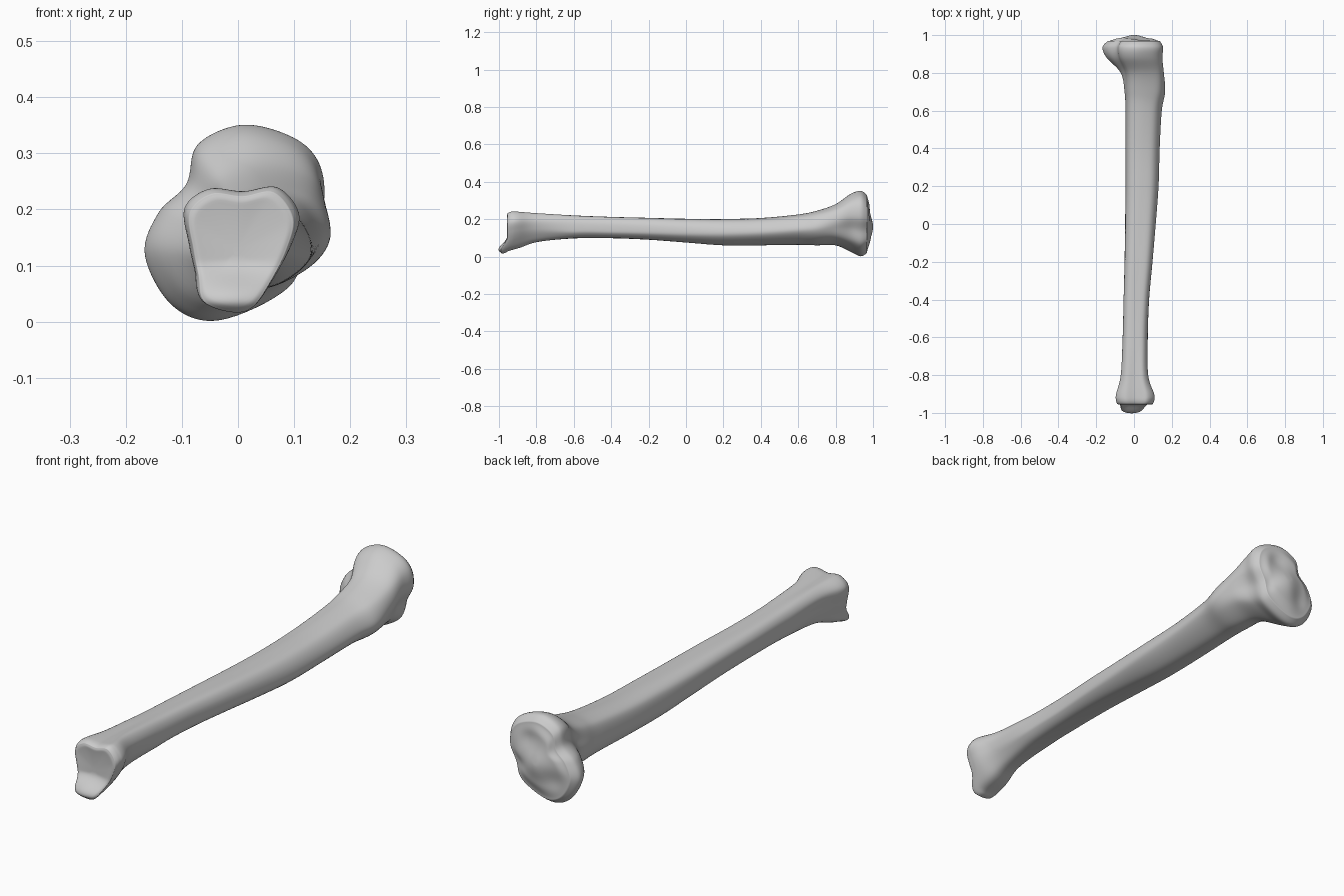
import bpy
import bmesh
from math import exp
from mathutils import Vector

old = bpy.data.objects.get("Cube")
if old:
    bpy.data.objects.remove(old, do_unlink=True)

AROUND = 8    # steps between neighbouring outline points
ALONG = 7     # steps between neighbouring stations
UNIT = 0.01   # tables are in hundredths

# Cross-sections (x, z), counter-clockwise from the +x side
ankle = [(9.5, 13), (10.8, 19), (7, 24), (1, 23.2), (-5, 23.7), (-9.3, 20),
         (-8.5, 13), (-7.5, 8), (-6.5, 3), (-1, 1), (3, 2), (6.5, 7)]
shaft = [(8, 14), (7.6, 18), (5.5, 20.6), (1.5, 21), (-3, 20.7), (-5.2, 18.5),
         (-5.5, 15), (-5.2, 12), (-3, 10.2), (1, 10), (4.8, 10.4), (7.2, 12)]
crest = [(15, 14), (14, 18), (11, 21.3), (6, 22.5), (1, 22.3), (-2.9, 20.6),
         (-4.5, 16), (-4.3, 11.5), (-2, 8), (2, 6.5), (6.8, 7), (12.2, 10.3)]
knee = [(12.4, 14.5), (15.5, 21), (14.7, 28.2), (10, 32.8), (1, 35), (-7, 31.5),
        (-9, 24.5), (-14, 19.5), (-16.5, 12), (-11.5, 3), (-3, 0.5), (9.3, 6.3)]

# Stations: y, x min, x max, z min, z max, place in the section sequence
stations = [
    (-95.4, -8.8, 9.9, 1.6, 23.2, 0), (-93.5, -9.5, 10.7, 2, 24, 0),
    (-90, -9.5, 10.7, 3.8, 24, 0.1),
    (-80, -7, 7.5, 7.7, 23.2, 0.5), (-60, -6, 7.3, 9.7, 22, 1),
    (-40, -5.5, 8, 9.8, 21.2, 1), (-20, -5, 9.8, 9, 20.7, 1.1),
    (0, -4.7, 11.5, 7.5, 20.2, 1.3), (20, -4.5, 13, 6, 20.1, 1.6),
    (40, -4.5, 13.6, 6, 20.6, 1.8), (60, -4.5, 14.7, 6.3, 22.5, 2),
    (70, -5, 16.5, 6, 24.5, 2.1), (80, -7, 15.8, 6, 28, 2.4),
    (88, -14.5, 15, 2.5, 33.5, 2.85), (93.5, -16.7, 15.4, 0.1, 35.1, 3),
    (96.8, -14, 13.8, 2, 32.8, 3)]


def spline(points, steps, closed):
    """Sample a smooth curve through points of any dimension."""
    pts = [Vector(p) for p in points]
    n = len(pts)
    pick = (lambda i: pts[i % n]) if closed else (lambda i: pts[min(max(i, 0), n - 1)])
    out = []
    for i in range(n if closed else n - 1):
        a, b, c, d = (pick(i + k) for k in (-1, 0, 1, 2))
        for s in range(steps):
            t = s / steps
            out.append(b + (c - a) * (t / 2)
                       + (a * 2 - b * 5 + c * 4 - d) * (t * t / 2)
                       + (b * 3 - a - c * 3 + d) * (t ** 3 / 2))
    if not closed:
        out.append(pts[-1])
    return out


def smooth(t):
    t = min(max(t, 0), 1)
    return t * t * (3 - 2 * t)


def bump(x, z, cx, cz, radius):
    return exp(-((x - cx) ** 2 + (z - cz) ** 2) / radius ** 2)


def fit(outline, x0, x1, z0, z1):
    """Stretch an outline into the given extents."""
    xs, zs = [p.x for p in outline], [p.y for p in outline]
    sx = (x1 - x0) / (max(xs) - min(xs))
    sz = (z1 - z0) / (max(zs) - min(zs))
    return [(x0 + (x - min(xs)) * sx, z0 + (z - min(zs)) * sz) for x, z in zip(xs, zs)]


def ankle_relief(p):
    """Draw the lower tip of the ankle end forward, rounding its lower lip."""
    x, y, z = p
    reach = smooth((11 - z) / 7) * smooth((-86 - y) / 9)
    lip = 1 - 0.4 * smooth((3.6 - z) / 2.5)
    return x, y - 4.7 * reach * lip * (1 - ((x + 1.2) / 10) ** 2), z


def knee_relief(x, z):
    """Central ridge between two shallow joint dishes."""
    return (1.9 * bump(x, z, 0, 16, 6) - 1.2 * bump(x, z, 5, 26, 5)
            - 1.2 * bump(x, z, -8, 10, 5) - bump(x, z, 9, 14, 3))


sections = [spline(s, AROUND, True) for s in (ankle, shaft, crest, knee)]
bm = bmesh.new()


def add_ring(points):
    return [bm.verts.new(Vector(ankle_relief(p)) * UNIT) for p in points]


def bridge(a, b):
    for i in range(len(a)):
        j = (i + 1) % len(a)
        bm.faces.new((a[i], a[j], b[j], b[i]))


def cap(points, ring, shape):
    """Close an end with shrinking rings; shape gives y at each point."""
    n = len(points)
    cx = sum(p[0] for p in points) / n
    cz = sum(p[2] for p in points) / n
    y = points[0][1]
    for k in range(1, 16):
        s = 1 - (k / 16) ** 1.5
        new = []
        for px, _, pz in points:
            x, z = cx + (px - cx) * s, cz + (pz - cz) * s
            new.append((x, y + shape(x, z, s), z))
        inner = add_ring(new)
        bridge(ring, inner)
        ring = inner
    bm.faces.new(ring)


# Bone body lofted along its length
outlines, rings = [], []
full = [Vector(s[:4]) for s in stations]
for base, extra in zip(spline(full, ALONG, False),
                       spline([(s[4], s[5], 0) for s in stations], ALONG, False)):
    y, x0, x1, z0 = base
    place = min(max(extra[1], 0), 3)
    i = min(int(place), 2)
    mix = [a.lerp(b, place - i) for a, b in zip(sections[i], sections[i + 1])]
    outline = [(x, y, z) for x, z in fit(mix, x0, x1, z0, extra[0])]
    outlines.append(outline)
    rings.append(add_ring(outline))
for a, b in zip(rings, rings[1:]):
    bridge(a, b)

# Joint faces
cap(outlines[0], rings[0], lambda x, z, s: -0.4 * smooth((1 - s) * 10) + 0.8 * (1 - s ** 2))
cap(outlines[-1], rings[-1],
    lambda x, z, s: 1.4 * smooth((1 - s) * 3) + knee_relief(x, z) * smooth((1 - s) * 3))

bmesh.ops.recalc_face_normals(bm, faces=bm.faces)
mesh = bpy.data.meshes.new("shin_bone")
bm.to_mesh(mesh)
bm.free()
bone = bpy.data.objects.new("shin_bone", mesh)
bpy.context.collection.objects.link(bone)

# Soften the lofted surface
soften = bone.modifiers.new("soften", "SMOOTH")
soften.factor = 0.5
soften.iterations = 2

grey = bpy.data.materials.new("bone_grey")
grey.use_nodes = True
colour = (0.6, 0.6, 0.6, 1)
grey.diffuse_color = colour
grey.node_tree.nodes["Principled BSDF"].inputs["Base Color"].default_value = colour
mesh.materials.append(grey)
for face in mesh.polygons:
    face.use_smooth = True
